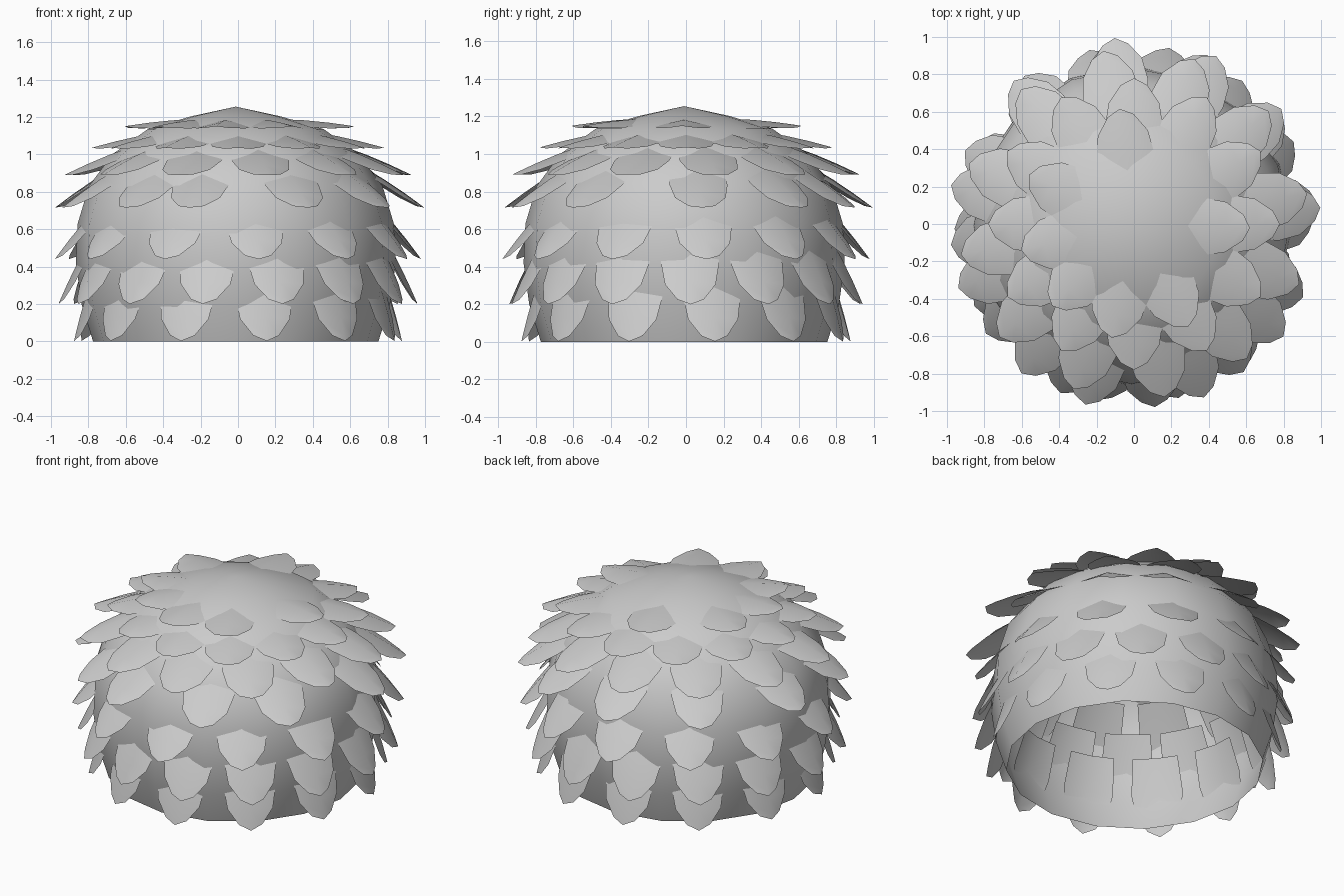
import bpy, bmesh
from math import sin, cos, radians, pi
from mathutils import Matrix, Vector

if "Cube" in bpy.data.objects:
    bpy.data.objects.remove(bpy.data.objects["Cube"])

CENTRE = (-0.012, -0.01)


def make_object(name, bm):
    me = bpy.data.meshes.new(name)
    bm.to_mesh(me)
    bm.free()
    for p in me.polygons:
        p.use_smooth = True
    ob = bpy.data.objects.new(name, me)
    bpy.context.collection.objects.link(ob)
    return ob


# Dome shell, open underneath: (radius, height) profile swept round 16 sides
SIDES = 16
profile = [(0.763, 0), (0.825, 0.2), (0.855, 0.42), (0.845, 0.63), (0.785, 0.83),
           (0.66, 1.0), (0.47, 1.135), (0.24, 1.203)]
bm = bmesh.new()
rings = [[bm.verts.new((CENTRE[0] + r * cos(2 * pi * i / SIDES),
                        CENTRE[1] + r * sin(2 * pi * i / SIDES), z))
          for i in range(SIDES)] for r, z in profile]
for a, b in zip(rings, rings[1:]):
    for i in range(SIDES):
        j = (i + 1) % SIDES
        bm.faces.new((a[i], a[j], b[j], b[i]))
apex = bm.verts.new((*CENTRE, 1.255))
for i in range(SIDES):
    bm.faces.new((rings[-1][i], rings[-1][(i + 1) % SIDES], apex))
make_object("dome", bm)

# One scale: distance from its hidden end, half width; ridge down the middle
LENGTH = 0.48
outline = [(0, 0.135), (0.22, 0.155), (0.35, 0.135), (0.445, 0.07)]


def add_scale(bm, angle, tip_r, tip_z, slope):
    place = (Matrix.Rotation(radians(angle), 4, 'Z')
             @ Matrix.Translation((tip_r, 0, tip_z))
             @ Matrix.Rotation(radians(slope), 4, 'Y'))

    def vert(d, side):
        bow = 0.16 * d * (LENGTH - d)
        drop = 0.22 * abs(side)
        return bm.verts.new(place @ Vector((d - LENGTH, side, bow - drop)))

    rows = [(vert(d, -w), vert(d, 0), vert(d, w)) for d, w in outline]
    for a, b in zip(rows, rows[1:]):
        for k in (0, 1):
            bm.faces.new((a[k], b[k], b[k + 1], a[k + 1]))
    tip = vert(LENGTH, 0)
    for k in (0, 1):
        bm.faces.new((rows[-1][k], tip, rows[-1][k + 1]))


def even(count, start):
    return [start + 360 * i / count for i in range(count)]


# Rows of scales from the bottom up: angles, tip radius, tip height, slope
scale_rows = [
    (even(12, 10), 0.89, 0.002, 73),
    (even(14, 1.5), 0.96, 0.20, 63),
    (even(12, 6.5), 0.985, 0.44, 50),
    ([5, 38, 64, 96, 130, 168, 200, 233, 255, 292, 323], 1.0, 0.715, 33),
    (even(12, 10), 0.94, 0.89, 22),
    (even(12, 0), 0.78, 1.035, 12),
    ([97, -2, -62, -101, -135, 193, 155], 0.62, 1.15, 5),
]
for n, (angles, r, z, slope) in enumerate(scale_rows, 1):
    bm = bmesh.new()
    for a in angles:
        add_scale(bm, a, r, z, slope)
    make_object(f"scale_row_{n}", bm)
